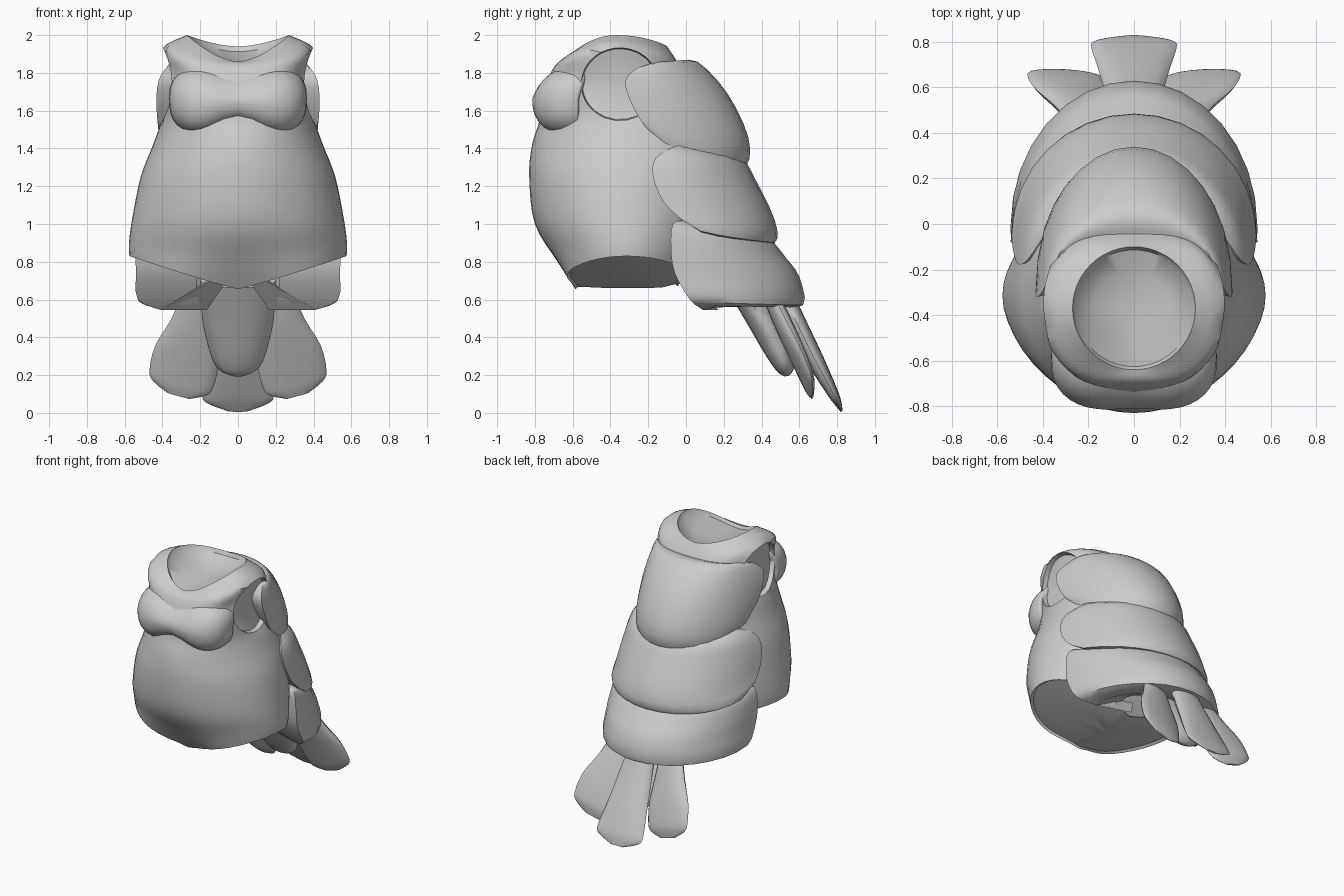
import bpy, bmesh, math
from mathutils import Vector

if "Cube" in bpy.data.objects:
    bpy.data.objects.remove(bpy.data.objects["Cube"])

grey = bpy.data.materials.new("plain_grey")
grey.diffuse_color = (0.6, 0.6, 0.6, 1)
grey.use_nodes = True
grey.node_tree.nodes["Principled BSDF"].inputs["Base Color"].default_value = grey.diffuse_color


def finish(name, bm, angle=50):
    bmesh.ops.remove_doubles(bm, verts=bm.verts, dist=0.0005)
    bmesh.ops.recalc_face_normals(bm, faces=bm.faces)
    me = bpy.data.meshes.new(name)
    bm.to_mesh(me)
    bm.free()
    me.materials.append(grey)
    ob = bpy.data.objects.new(name, me)
    bpy.context.collection.objects.link(ob)
    bpy.ops.object.select_all(action='DESELECT')
    ob.select_set(True)
    bpy.context.view_layer.objects.active = ob
    bpy.ops.object.shade_smooth_by_angle(angle=math.radians(angle))
    return ob


def smooth_rows(rows, n):
    """Catmull-Rom interpolation of rows of numbers."""
    out = []
    for i in range(len(rows) - 1):
        a, b = rows[max(i - 1, 0)], rows[i]
        c, d = rows[i + 1], rows[min(i + 2, len(rows) - 1)]
        for k in range(n):
            t = k / n
            out.append([0.5 * (2*q + (r - p)*t + (2*p - 5*q + 4*r - s)*t*t
                               + (3*q - p - 3*r + s)*t**3)
                        for p, q, r, s in zip(a, b, c, d)])
    return out + [list(rows[-1])]


def skin(bm, rings, closed=True):
    """Bridge rows of points with quads."""
    vs = [[bm.verts.new(p) for p in r] for r in rings]
    n = len(vs[0])
    for a, b in zip(vs, vs[1:]):
        for j in range(n if closed else n - 1):
            k = (j + 1) % n
            bm.faces.new((a[j], a[k], b[k], b[j]))
    return vs


# --- torso: side z, front z, back z, half width, front y, back y,
#     side roundness, rim curve, tuck at the middle
rows = [(.83, .655, .67, .575, -.70, .07, 1, 1.1, .115),
        (.90, .80, .80, .577, -.73, .10, 1, 1.4, .05),
        (1.03, 1.0, 1.0, .56, -.80, .16, 1, 1.4, 0),
        (1.25, 1.25, 1.25, .515, -.83, .20, 1, 1.4, 0),
        (1.42, 1.42, 1.42, .45, -.815, .20, 1, 1.4, 0),
        (1.55, 1.55, 1.55, .405, -.775, .15, .85, 1.4, 0),
        (1.68, 1.67, 1.67, .38, -.76, .08, .65, 1.4, 0),
        (1.80, 1.77, 1.78, .372, -.73, 0, .6, 1.4, 0),
        (1.93, 1.84, 1.88, .40, -.69, -.06, .65, 1.4, 0),
        (2.0, 1.86, 1.94, .27, -.64, -.10, 1, 1.7, 0)]
N = 48
rings = []
for zs, zf, zb, w, yf, yb, e, p, tuck in smooth_rows(rows, 4):
    ring = []
    for j in range(N):
        a = 2 * math.pi * j / N
        s, c = math.sin(a), math.cos(a)
        zc = zb if c > 0 else zf
        ring.append((math.copysign(w * abs(s) ** e, s),
                     (yf + yb) / 2 + ((yb - yf) / 2 - tuck * math.exp(-(s / .4) ** 2)) * c,
                     zc + (zs - zc) * abs(s) ** p))
    rings.append(ring)


# recessed underside with the two sloping leg openings
def under(k, lift):
    return [(x * k, -.3 + (y + .3) * k,
             z + lift if k > .9 else .66 + lift + .17 * (abs(x * k) / .575) ** 1.1)
            for x, y, z in rings[0]]


bottom = [under(k, l) for k, l in ((.001, 0), (.35, 0), (.7, .005), (.96, .012))]
# recessed neck floor
neck = [[(x * k, -.37 + (y + .37) * k, 1.86 + (z - 1.86) * k * k - d) for x, y, z in rings[-1]]
        for k, d in ((.95, .02), (.6, .01), (.001, .01))]
bm = bmesh.new()
skin(bm, bottom + rings + neck)

# arm openings, rounded off to an ellipse and closed by a sunken panel
cy, cz, ry, rz = -.35, 1.74, .205, .193
for side in (-1, 1):
    def r_of(p):
        return math.hypot((p.y - cy) / ry, (p.z - cz) / rz)
    gone = [f for f in bm.faces if f.calc_center_median().x * side > .28
            and r_of(f.calc_center_median()) < 1]
    rim_edges = {e for f in gone for e in f.edges
                 if any(g not in gone for g in e.link_faces)}
    bmesh.ops.delete(bm, geom=gone, context='FACES')
    edges = [e for e in rim_edges if e.is_valid]
    for v in {v for e in edges for v in e.verts}:
        r = r_of(v.co)
        v.co.y, v.co.z = cy + (v.co.y - cy) / r, cz + (v.co.z - cz) / r
        v.co.x = side * (.37 + .028 * ((v.co.z - cz) / rz) ** 2
                         - .02 * ((v.co.y - cy) / ry) ** 2)
    new = bmesh.ops.extrude_edge_only(bm, edges=edges)['geom']
    rim = [g for g in new if isinstance(g, bmesh.types.BMVert)]
    for v in rim:
        v.co = Vector((v.co.x - side * .035, cy + (v.co.y - cy) * .97, cz + (v.co.z - cz) * .97))
    mid = bm.verts.new((side * .32, cy, cz))
    for e in [g for g in new if isinstance(g, bmesh.types.BMEdge)
              and g.verts[0] in rim and g.verts[1] in rim]:
        bm.faces.new((e.verts[0], e.verts[1], mid))
finish("torso", bm, 40)

# --- chest: one soft block pinched in the middle into two lobes
bm = bmesh.new()
bmesh.ops.create_uvsphere(bm, u_segments=40, v_segments=24, radius=1)
for v in bm.verts:
    x, y, z = (math.copysign(abs(c) ** .75, c) for c in v.co)
    pinch = math.exp(-(x / .42) ** 2)
    y *= .25 - .02 * pinch - .05 * pinch * max(0, z) if y < 0 else .03
    z *= .23 - .10 * pinch if z < 0 else .2 - .05 * pinch
    v.co = (x * .365, -.58 + y + max(0, z) * .3, 1.665 + z)
finish("chest", bm)


# --- back shells: back profile (y, z) swept round to a side profile (x, y, z)
def shell(name, back, side, lift=0):
    rows = smooth_rows([b + s for b, s in zip(back, side)], 3)
    M = 16
    rings = []
    for yb, zb, xs, ys, zs in rows:
        ring = []
        for j in range(M + 1):
            a = math.pi * (j / M - .5)
            c = max(math.cos(a), 0)
            ring.append((xs * math.sin(a), ys + (yb - ys) * c, zs + (zb - zs) * c ** .45))
        # tuck the front edges into the body
        for end, idx in ((0, 0), (M + 2, -1)):
            x, y, z = ring[idx]
            ring.insert(end, (x * .4, y + .08, z))
        rings.append(ring)

    def inner(ring, dz):
        return [(x * .3, y * .3, z + dz) for x, y, z in ring]
    bm = bmesh.new()
    skin(bm, [inner(rings[0], -.05)] + rings + [inner(rings[-1], lift)], closed=False)
    finish(name, bm, 45)


shell("upper_back_shell",
      [(-.05, 1.85), (.06, 1.86), (.22, 1.69), (.33, 1.46), (.32, 1.31), (.2, 1.34)],
      [(.32, -.17, 1.84), (.375, -.25, 1.83), (.42, -.32, 1.76), (.432, -.29, 1.64),
       (.415, -.21, 1.51), (.35, -.14, 1.50)])
shell("middle_back_shell",
      [(.1, 1.42), (.285, 1.36), (.37, 1.23), (.47, 1.02), (.47, .9), (.32, .92)],
      [(.40, -.06, 1.41), (.47, -.16, 1.35), (.51, -.175, 1.25), (.53, -.12, 1.12),
       (.53, -.02, 1.02), (.44, .02, 1.01)])
shell("lower_back_shell",
      [(.25, 1.0), (.43, .93), (.53, .82), (.60, .72), (.62, .57), (.45, .57)],
      [(.44, .0, 1.02), (.52, -.07, 1.0), (.54, -.08, .87), (.54, -.06, .74),
       (.53, .02, .60), (.41, .09, .545)], .17)


# --- tail: flattened tapering blades; rows are x, y, z, half width, half thickness
def blade(name, pts, across):
    across = Vector(across).normalized()
    rows = smooth_rows(pts, 3)
    bm = bmesh.new()
    rings = []
    for i, r in enumerate(rows):
        c = Vector(r[:3])
        d = Vector(rows[min(i + 1, len(rows) - 1)][:3]) - Vector(rows[max(i - 1, 0)][:3])
        up = across.cross(d).normalized()
        rings.append([c + across * r[3] * math.cos(t) + up * r[4] * math.sin(t)
                      for t in (2 * math.pi * k / 16 for k in range(16))])
    vs = skin(bm, rings)
    bm.faces.new(vs[0])
    bm.faces.new(vs[-1])
    finish(name, bm)


blade("tail_center_blade", [(0, .50, .66, .10, .05), (0, .59, .47, .13, .05),
      (0, .69, .27, .16, .045), (0, .775, .11, .187, .03), (0, .803, .055, .17, .02),
      (0, .824, .008, .05, .006)], (1, 0, 0))
blade("tail_front_blade", [(0, .27, .70, .20, .07), (0, .40, .50, .19, .08),
      (0, .475, .36, .16, .075), (0, .515, .27, .13, .06), (0, .53, .22, .09, .04),
      (0, .535, .195, .03, .012)], (1, 0, 0))
for side, label in ((-1, "left"), (1, "right")):
    blade("tail_side_blade_" + label, [(side * x, y, z, w, t) for x, y, z, w, t in (
        (.19, .44, .64, .09, .04), (.23, .52, .46, .13, .045), (.27, .59, .31, .175, .04),
        (.30, .645, .18, .175, .03), (.31, .66, .13, .145, .02), (.315, .67, .09, .06, .006))],
        (side * .95, .05, .26))
